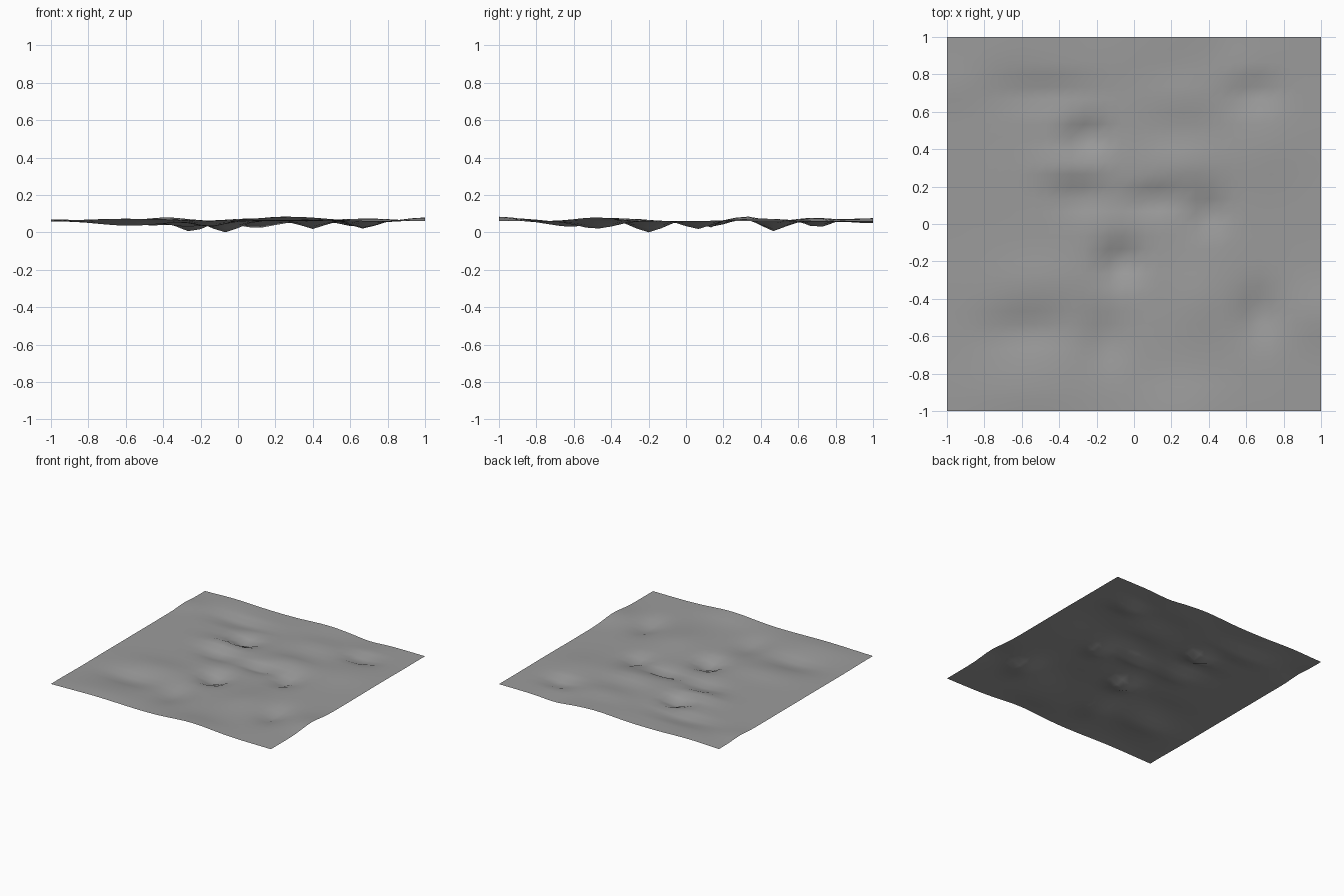
import bpy
import bmesh
import math

SEGMENTS = 30
BASE_HEIGHT = 0.063

# Hills and hollows: centre x, centre y, height change, radius x, radius y
HILLS = (
    (.28, -1, .024, .25, .15), (1, -.48, .02, .14, .15),
    (.25, .32, .025, .2, .1), (-.37, .31, .024, .17, .06),
    (.12, 1, .016, .22, .2), (-.72, .95, .01, .2, .15),
    (-1, .73, .01, .2, .1), (-.6, -.9, .014, .3, .14),
    (-.5, -.3, .014, .25, .12), (.7, .4, .014, .2, .2),
    (.25, .68, .018, .2, .12), (.35, -.4, .017, .15, .2),
)
HOLLOWS = (
    (-.25, .47, .055, .1, .08), (-.07, -.2, .06, .1, .1),
    (.67, -.48, .04, .09, .14), (-.58, -.57, .027, .22, .1),
    (.4, .06, .042, .08, .09), (.1, .12, .038, .14, .05),
    (.64, .7, .038, .12, .07), (-.45, .7, .028, .25, .07),
    (-.15, -.62, .03, .1, .15), (-.27, .14, .03, .15, .08),
    (.5, 1, .012, .13, .15),
)


def bump(x, y, feature):
    """Smooth round swelling with separate widths along x and y."""
    centre_x, centre_y, amount, radius_x, radius_y = feature
    across = (x - centre_x) / radius_x
    along = (y - centre_y) / radius_y
    return amount * math.exp(-(across * across + along * along))


def ground_height(x, y):
    raised = sum(bump(x, y, hill) for hill in HILLS)
    sunken = sum(bump(x, y, hollow) for hollow in HOLLOWS)
    return BASE_HEIGHT + raised - sunken


def flat_material(name, color):
    material = bpy.data.materials.new(name)
    material.use_nodes = True
    material.diffuse_color = color
    shader = next(node for node in material.node_tree.nodes
                  if node.type == 'BSDF_PRINCIPLED')
    shader.inputs["Base Color"].default_value = color
    return material


default_cube = bpy.data.objects.get("Cube")
if default_cube:
    bpy.data.objects.remove(default_cube, do_unlink=True)

# Open square sheet of rolling ground
sheet = bmesh.new()
bmesh.ops.create_grid(sheet, x_segments=SEGMENTS, y_segments=SEGMENTS, size=1)
for vertex in sheet.verts:
    vertex.co.z = ground_height(vertex.co.x, vertex.co.y)

# Rest the deepest hollow on the floor
lowest = min(vertex.co.z for vertex in sheet.verts)
for vertex in sheet.verts:
    vertex.co.z -= lowest
for face in sheet.faces:
    face.smooth = True

mesh = bpy.data.meshes.new("terrain")
sheet.to_mesh(mesh)
sheet.free()
mesh.materials.append(flat_material("stone grey", (.33, .33, .33, 1)))
terrain = bpy.data.objects.new("terrain", mesh)
bpy.context.collection.objects.link(terrain)
